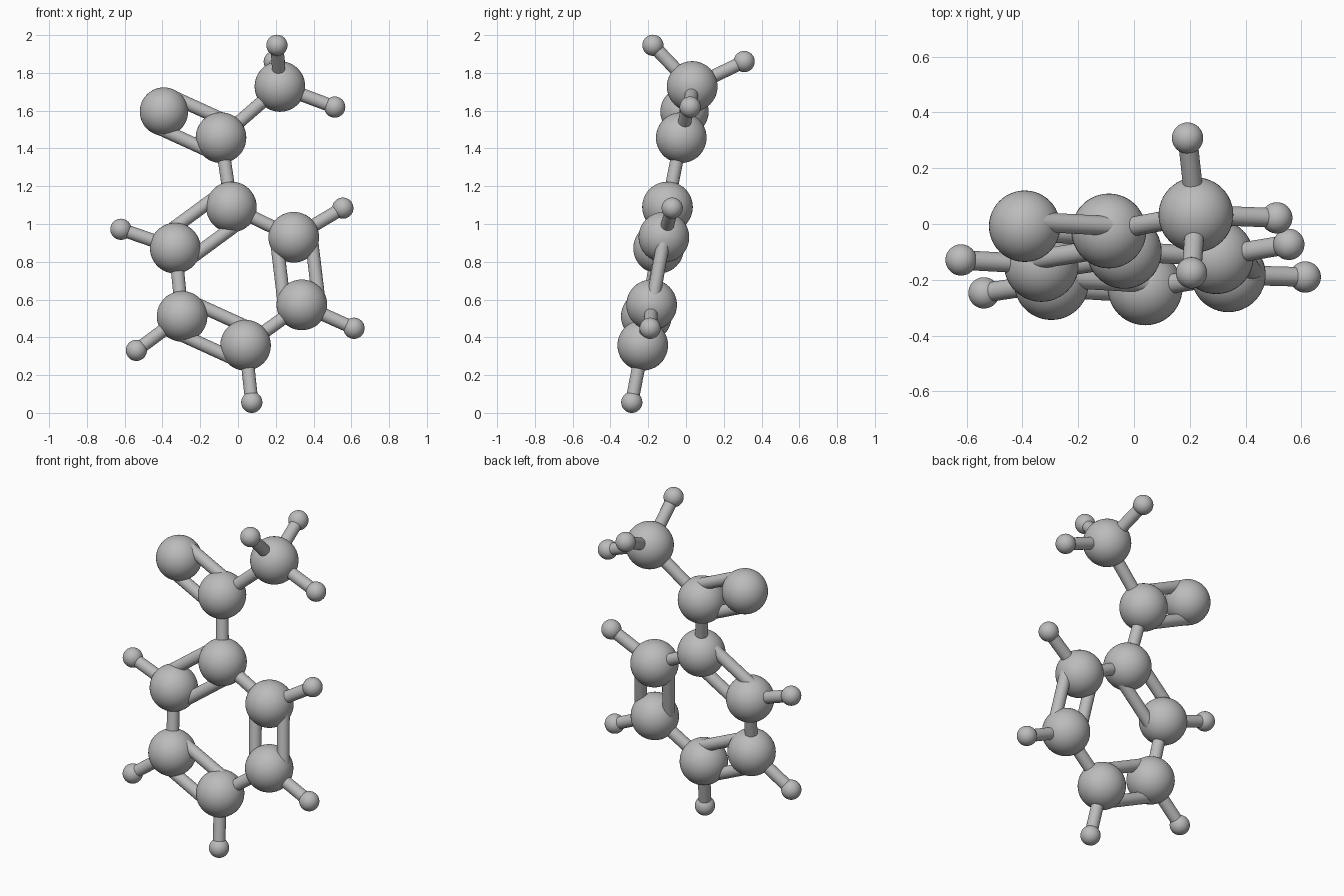
import bpy
from mathutils import Vector

cube = bpy.data.objects.get("Cube")
if cube:
    bpy.data.objects.remove(cube, do_unlink=True)

grey = bpy.data.materials.new("mid grey")
grey.use_nodes = True
grey.diffuse_color = (0.5, 0.5, 0.5, 1)
grey.node_tree.nodes["Principled BSDF"].inputs["Base Color"].default_value = (0.5, 0.5, 0.5, 1)

BIG, CAP, SMALL, ROD, GAP = 0.134, 0.128, 0.056, 0.035, 0.092
PLANE_NORMAL = Vector((0.025, -0.98, 0.18)).normalized()

# Ball centres: hexagonal ring, side group and small outer balls
balls = {
    "ring_top": (-0.035, -0.098, 1.09),
    "ring_upper_right": (-0.332, -0.145, 0.872),
    "ring_lower_right": (-0.296, -0.21, 0.511),
    "ring_bottom": (0.04, -0.229, 0.358),
    "ring_lower_left": (0.338, -0.182, 0.572),
    "ring_upper_left": (0.295, -0.117, 0.93),
    "neck": (-0.09, -0.025, 1.457),
    "cap": (-0.392, -0.008, 1.595),
    "arm": (0.222, 0.033, 1.728),
    "tip_arm_front": (0.206, -0.175, 1.946),
    "tip_arm_back": (0.192, 0.308, 1.86),
    "tip_arm_side": (0.512, 0.022, 1.619),
    "tip_upper_right": (-0.62, -0.129, 0.972),
    "tip_lower_right": (-0.538, -0.247, 0.331),
    "tip_bottom": (0.073, -0.287, 0.056),
    "tip_lower_left": (0.614, -0.19, 0.448),
    "tip_upper_left": (0.555, -0.073, 1.084),
}
balls = {name: Vector(p) for name, p in balls.items()}

single_rods = [
    ("ring_top", "ring_upper_left"), ("ring_upper_right", "ring_lower_right"),
    ("ring_bottom", "ring_lower_left"), ("ring_top", "neck"), ("neck", "arm"),
    ("arm", "tip_arm_front"), ("arm", "tip_arm_back"), ("arm", "tip_arm_side"),
]
single_rods += [("ring_" + s, "tip_" + s) for s in
                ("upper_right", "lower_right", "bottom", "lower_left", "upper_left")]
double_rods = [
    ("ring_top", "ring_upper_right"), ("ring_lower_right", "ring_bottom"),
    ("ring_lower_left", "ring_upper_left"), ("neck", "cap"),
]


def finish(name):
    obj = bpy.context.object
    obj.name = name
    obj.data.materials.append(grey)
    bpy.ops.object.shade_smooth_by_angle()


def rod(name, a, b):
    axis = b - a
    bpy.ops.mesh.primitive_cylinder_add(
        vertices=32, radius=ROD, depth=axis.length, location=(a + b) / 2,
        rotation=axis.to_track_quat("Z", "Y").to_euler())
    finish(name)


# Balls
for name, centre in balls.items():
    radius = SMALL if name.startswith("tip") else CAP if name == "cap" else BIG
    bpy.ops.mesh.primitive_uv_sphere_add(segments=48, ring_count=24,
                                         radius=radius, location=centre)
    finish(name + "_ball")

# Single rods
for a, b in single_rods:
    rod(f"rod_{a}_to_{b}", balls[a], balls[b])

# Twin rods lie side by side in the plane of the ring
for a, b in double_rods:
    shift = (balls[b] - balls[a]).cross(PLANE_NORMAL).normalized() * GAP
    for side, sign in (("inner", 1), ("outer", -1)):
        rod(f"{side}_rod_{a}_to_{b}", balls[a] + shift * sign, balls[b] + shift * sign)
